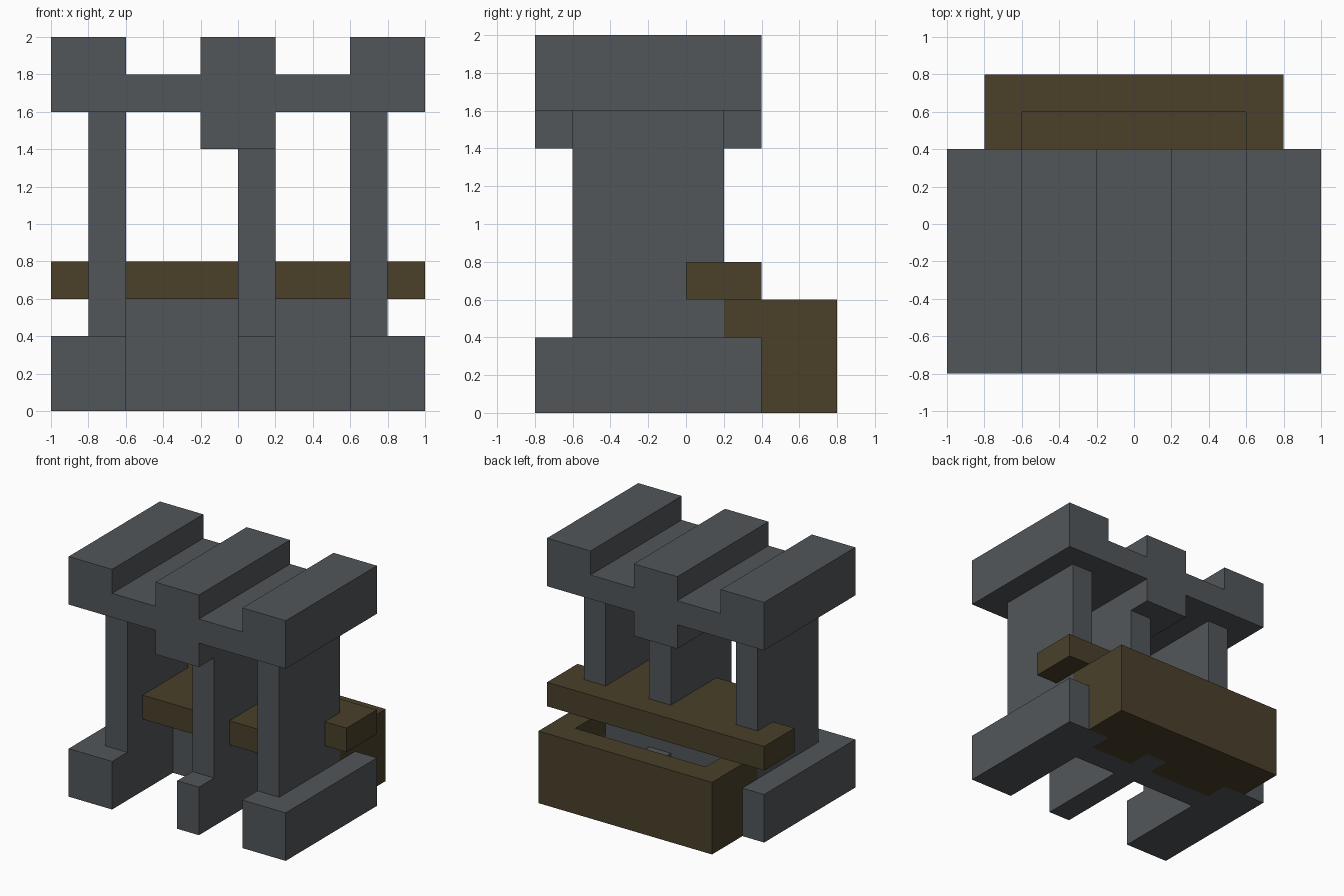
import bpy
import bmesh
from mathutils import Matrix, Vector

default = bpy.data.objects.get("Cube")
if default:
    bpy.data.objects.remove(default, do_unlink=True)

UNIT = 0.2  # block grid size


def make_material(name, rgb):
    mat = bpy.data.materials.new(name)
    mat.use_nodes = True
    color = (*rgb, 1.0)
    mat.diffuse_color = color
    mat.node_tree.nodes["Principled BSDF"].inputs["Base Color"].default_value = color
    return mat


stone = make_material("slate_grey", (0.085, 0.094, 0.101))
wood = make_material("dark_brown", (0.069, 0.051, 0.023))


def build(name, mat, *blocks):
    """One object from boxes, each given as x, y and z ranges in grid units."""
    bm = bmesh.new()
    for block in blocks:
        low = Vector([r[0] for r in block]) * UNIT
        high = Vector([r[1] for r in block]) * UNIT
        place = Matrix.Translation((low + high) / 2) @ Matrix.Diagonal((*(high - low), 1))
        bmesh.ops.create_cube(bm, size=1, matrix=place)
    mesh = bpy.data.meshes.new(name)
    bm.to_mesh(mesh)
    bm.free()
    mesh.materials.append(mat)
    obj = bpy.data.objects.new(name, mesh)
    bpy.context.collection.objects.link(obj)
    return obj


def span(side, near, far):
    """An x range mirrored to the chosen side."""
    return tuple(sorted((side * near, side * far)))


DEPTH = (-4, 2)
COLUMN_DEPTH = (-3, 1)

# Side feet, columns, roof beams
for side, label in ((1, "left"), (-1, "right")):
    build(label + "_foot", stone, (span(side, 3, 5), DEPTH, (0, 2)))
    build(label + "_column", stone, (span(side, 3, 4), COLUMN_DEPTH, (2, 8)))
    build(label + "_roof_beam", stone, (span(side, 3, 5), DEPTH, (8, 10)))
    build(label + "_roof_slab", stone, (span(side, 1, 3), DEPTH, (8, 9)))

# Offset middle support
build("middle_foot", stone, ((0, 1), DEPTH, (0, 2)))
build("middle_column", stone, ((0, 1), COLUMN_DEPTH, (2, 7)))
build("middle_roof_beam", stone, ((-1, 1), DEPTH, (7, 10)))

# Low wall joining the feet
build("low_wall", stone, ((-3, 0), (0, 1), (0, 3)), ((0, 1), (0, 1), (2, 3)),
      ((1, 3), (0, 1), (0, 3)))

# Shelf, deeper between the columns
build("shelf", wood, ((-3, 3), (-2, 2), (3, 4)),
      *[(span(s, 3, 5), (0, 2), (3, 4)) for s in (1, -1)])

# Open trough at the back, fitted around the feet
build("trough_back", wood, ((-4, 4), (3, 4), (0, 3)))
build("trough_floor", wood, ((-3, 3), (2, 3), (0, 1)),
      ((-3, 0), (1, 2), (0, 1)), ((1, 3), (1, 2), (0, 1)))
for side, label in ((1, "left"), (-1, "right")):
    build("trough_" + label + "_side", wood,
          (span(side, 3, 4), (2, 3), (0, 3)),
          (span(side, 3, 4), (1, 2), (2, 3)))
